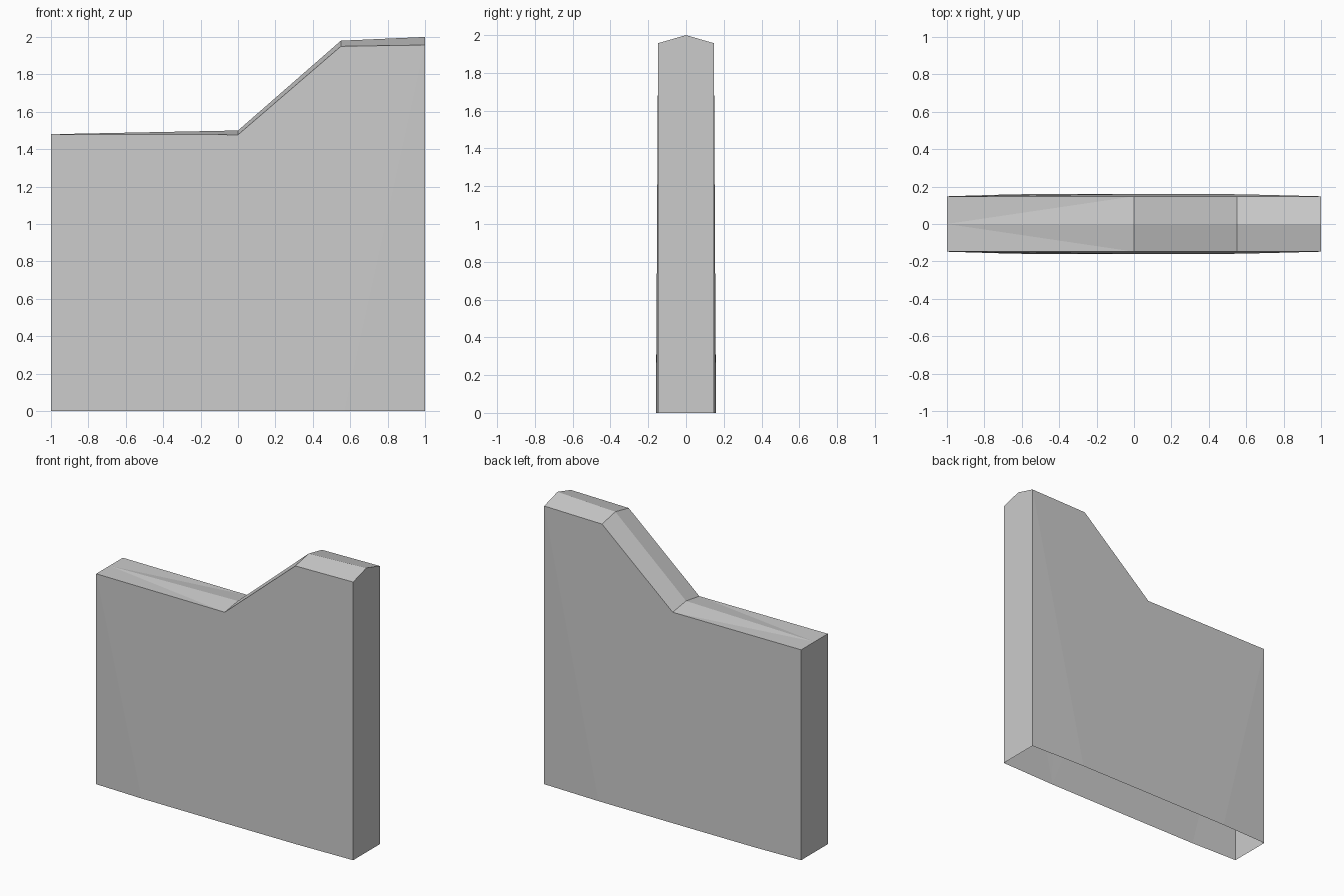
import bpy, bmesh

cube = bpy.data.objects.get("Cube")
if cube:
    bpy.data.objects.remove(cube)

# One flat grey for the whole wall
grey = bpy.data.materials.new("light grey")
grey.use_nodes = True
colour = (0.6, 0.6, 0.6, 1)
grey.diffuse_color = colour
grey.node_tree.nodes["Principled BSDF"].inputs["Base Color"].default_value = colour

# Stations along the wall: (x, edge height, ridge height) and (x, half thickness)
crest = [(-1, 1.48, 1.48), (0, 1.477, 1.5), (0.55, 1.95, 1.98), (1, 1.957, 2)]
foot = [(-1, 0.148), (-0.64, 0.159), (0, 0.16), (0.57, 0.159), (1, 0.148)]
HALF = 0.148

bm = bmesh.new()
for side in (-1, 1):
    ridge = [bm.verts.new((x, 0, r)) for x, e, r in crest]
    edge = [bm.verts.new((x, side * HALF, e)) for x, e, r in crest]
    base = [bm.verts.new((x, side * h, 0)) for x, h in foot]
    middle = [bm.verts.new((x, 0, 0)) for x in (-1, 1)]
    faces = []

    # Broad side, swelling slightly towards the foot
    for top, low in ((0, 0), (0, 1), (1, 2), (3, 3)):
        faces.append((edge[top], base[low], base[low + 1]))
    for top, low in ((0, 2), (1, 3), (2, 3)):
        faces.append((edge[top], base[low], edge[top + 1]))

    # Sloping top, flat at the low end and ridged elsewhere
    faces.append((ridge[0], edge[0], edge[1]))
    faces.append((ridge[0], edge[1], ridge[1]))
    for i in (1, 2):
        faces.append((ridge[i], edge[i], edge[i + 1], ridge[i + 1]))

    # Half of each end; the underside stays open
    for end in (0, -1):
        faces.append((middle[end], base[end], edge[end], ridge[end]))
    for f in faces:
        bm.faces.new(f)

# Join the halves and clean up the end caps
bmesh.ops.remove_doubles(bm, verts=bm.verts, dist=0.0005)
bmesh.ops.recalc_face_normals(bm, faces=bm.faces)
if sum(f.normal.z * f.calc_area() for f in bm.faces) < 0:
    bmesh.ops.reverse_faces(bm, faces=bm.faces)

mesh = bpy.data.meshes.new("wall_panel")
bm.to_mesh(mesh)
bm.free()
mesh.materials.append(grey)
bpy.context.collection.objects.link(bpy.data.objects.new("wall_panel", mesh))
